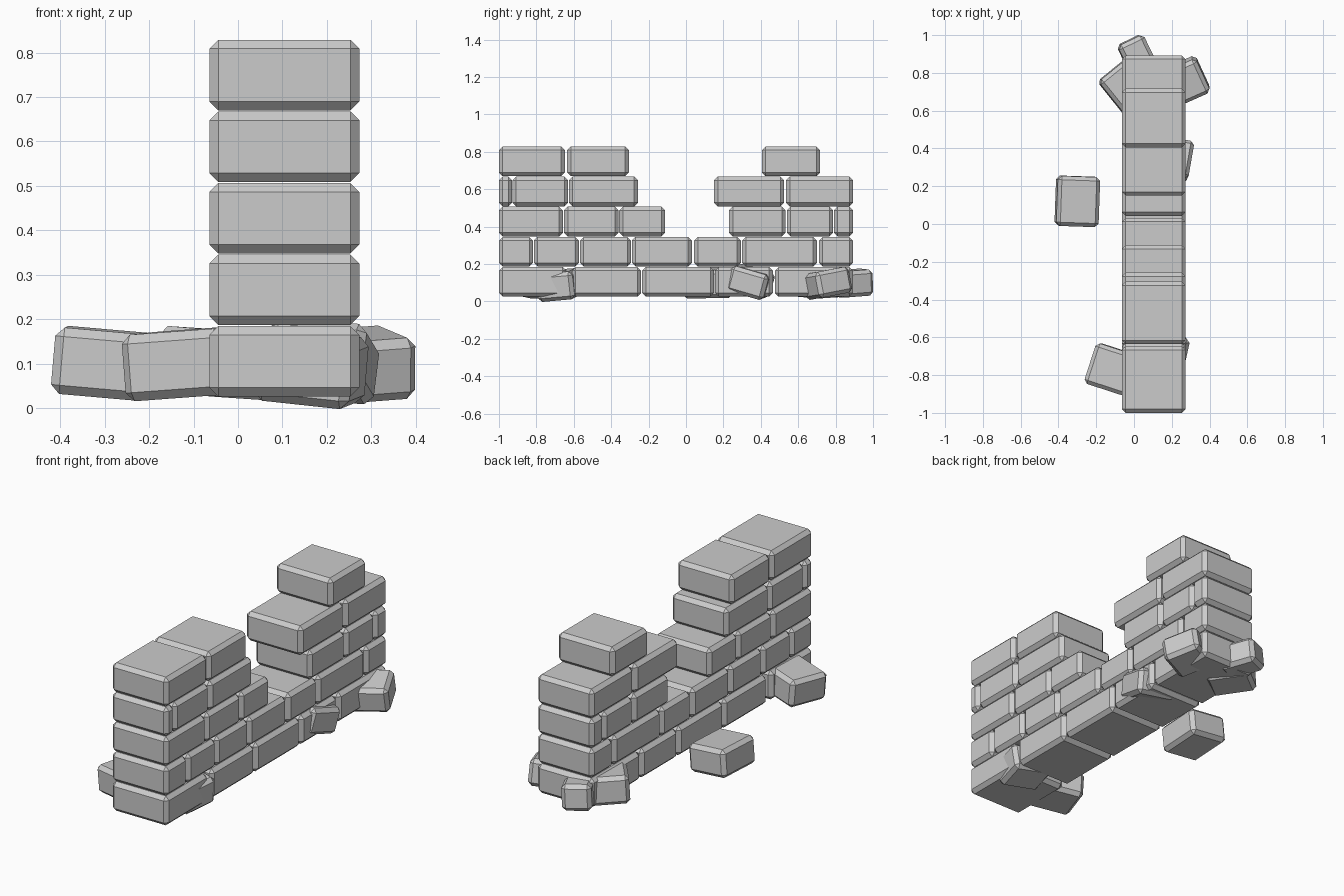
import bpy, bmesh
from math import radians
from mathutils import Matrix, Vector, Euler

cube = bpy.data.objects.get("Cube")
if cube:
    bpy.data.objects.remove(cube, do_unlink=True)

stone = bpy.data.materials.new("grey stone")
stone.use_nodes = True
GREY = (0.6, 0.6, 0.6, 1)
stone.diffuse_color = GREY
stone.node_tree.nodes["Principled BSDF"].inputs["Base Color"].default_value = GREY


def brick(name, center, size, tilt=(0, 0, 0)):
    """Chamfered block, tilted in degrees."""
    bm = bmesh.new()
    bmesh.ops.create_cube(bm, size=1)
    bmesh.ops.scale(bm, vec=Vector(size), verts=bm.verts)
    bmesh.ops.bevel(bm, geom=bm.edges[:], offset=0.02, segments=1,
                    profile=0.5, affect='EDGES')
    mesh = bpy.data.meshes.new(name)
    bm.to_mesh(mesh)
    bm.free()
    mesh.materials.append(stone)
    obj = bpy.data.objects.new(name, mesh)
    rot = Euler([radians(a) for a in tilt]).to_matrix().to_4x4()
    obj.matrix_world = Matrix.Translation(center) @ rot
    bpy.context.collection.objects.link(obj)
    return obj


# Wall courses from the bottom up: start and end of each brick along y
courses = [
    [(-1, -.64), (-.61, -.24), (-.235, .15), (.155, .465), (.475, .893)],
    [(-1, -.818), (-.813, -.572), (-.567, -.294), (-.289, .032),
     (.043, .294), (.3, .7), (.711, .893)],
    [(-1, -.658), (-.652, -.36), (-.357, -.112), (.23, .533),
     (.54, .786), (.79, .893)],
    [(-1, -.93), (-.928, -.63), (-.626, -.257), (.15, .524), (.535, .893)],
    [(-1, -.647), (-.636, -.305), (.406, .717)],
]
X0, X1, HEIGHT, PITCH = -0.064, 0.273, 0.159, 0.161
for row, spans in enumerate(courses):
    z = 0.105 + row * PITCH
    for i, (a, b) in enumerate(spans):
        brick(f"wall_course_{row + 1}_brick_{i + 1}",
              ((X0 + X1) / 2, (a + b) / 2, z), (X1 - X0, b - a, HEIGHT))

# Fallen bricks around the foot of the wall: centre, size, tilt
fallen = [
    ((-.3, .12, .1), (.225, .265, .15), (1, 5, -2)),
    ((-.115, -.77, .1), (.24, .225, .15), (2, -4, -18)),
    ((.165, -.68, .088), (.22, .2, .15), (5, 6, -12)),
    ((.27, .755, .097), (.21, .2, .14), (10, -4, 24)),
    ((-.035, .73, .1), (.215, .235, .15), (3, 3, 39)),
    ((.02, .885, .098), (.15, .2, .14), (4, 3, 26)),
    ((.19, .345, .105), (.22, .21, .14), (-16, 4, -11)),
]
for i, (center, size, tilt) in enumerate(fallen):
    brick(f"fallen_brick_{i + 1}", center, size, tilt)
